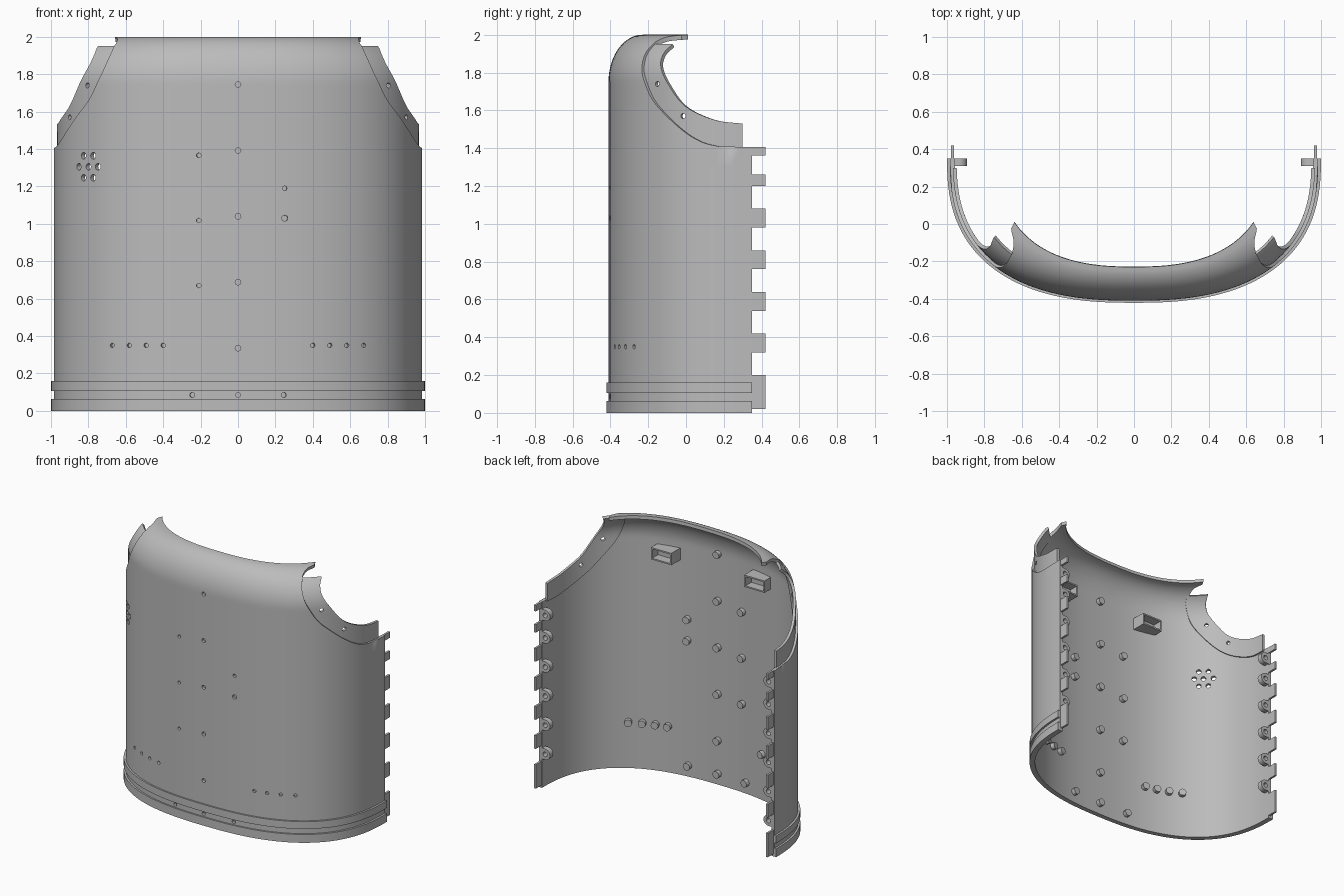
import bpy, bmesh, math
from mathutils import Matrix, Vector

cube = bpy.data.objects.get("Cube")
if cube:
    bpy.data.objects.remove(cube, do_unlink=True)

metal = bpy.data.materials.new("light grey metal")
metal.use_nodes = True
GREY = (0.5, 0.5, 0.5, 1)
metal.diffuse_color = GREY
metal.node_tree.nodes["Principled BSDF"].inputs["Base Color"].default_value = GREY

# Plan outline: half superellipse opening to the back, shrinking into the neck
HALF_W, DEPTH, BACK, POWER = 0.985, 0.76, 0.35, 2.5
CURL, TOP = 1.75, 2.0
WALL = 0.025


def half_width(z, grow):
    return HALF_W * grow * (1 - 0.266 * curl_at(z))


def curl_at(z):
    k = max(0, min(1, (z - CURL) / (TOP - CURL)))
    return 1 - math.sqrt(1 - k * k)


def surf(deg, z, grow=1.0):
    t = math.radians(abs(deg))
    x = math.copysign(half_width(z, grow) * math.sin(t) ** (2 / POWER), deg)
    depth = DEPTH * grow * (1 - 0.237 * curl_at(z))
    return Vector((x, BACK - depth * max(0, math.cos(t)) ** (2 / POWER), z))


def frame_at(x, z, grow=1.0):
    """Matrix on the shell at (x, z) with local z pointing inward."""
    r = abs(x) / half_width(z, grow)
    deg = math.copysign(math.degrees(math.asin(r ** (POWER / 2))), x)
    along = surf(deg + 1, z, grow) - surf(deg - 1, z, grow)
    up = surf(deg, z + 0.01, grow) - surf(deg, z - 0.01, grow)
    inward = up.cross(along).normalized()
    return Matrix.Translation(surf(deg, z, grow)) @ inward.to_track_quat('Z', 'Y').to_matrix().to_4x4()


def catmull(points, steps):
    pts = [Vector((*p, 0)) for p in points]
    pts = [2 * pts[0] - pts[1]] + pts + [2 * pts[-1] - pts[-2]]
    out = []
    for a, b, c, d in zip(pts, pts[1:], pts[2:], pts[3:]):
        for i in range(steps):
            u = i / steps
            out.append(b + 0.5 * u * (c - a + u * (2 * a - 5 * b + 4 * c - d + u * (3 * (b - c) + d - a))))
    return out + [pts[-2]]


def finish(name, bm):
    mesh = bpy.data.meshes.new(name)
    bm.to_mesh(mesh)
    bm.free()
    mesh.materials.append(metal)
    obj = bpy.data.objects.new(name, mesh)
    bpy.context.collection.objects.link(obj)
    return obj


def bake(obj):
    """Apply the modifiers, then smooth the curved faces only."""
    bpy.ops.object.select_all(action='DESELECT')
    obj.select_set(True)
    bpy.context.view_layer.objects.active = obj
    for mod in list(obj.modifiers):
        bpy.ops.object.modifier_apply(modifier=mod.name)
    bpy.ops.object.shade_smooth_by_angle(angle=math.radians(30))
    return obj


def sheet(name, rows, thickness):
    """Thick sheet from rows of points, thickened to the inside."""
    bm = bmesh.new()
    grid = [[bm.verts.new(p) for p in row] for row in rows]
    for lo, hi in zip(grid, grid[1:]):
        for j in range(len(lo) - 1):
            bm.faces.new((lo[j], lo[j + 1], hi[j + 1], hi[j]))
    bmesh.ops.remove_doubles(bm, verts=bm.verts, dist=0.0002)
    obj = finish(name, bm)
    mod = obj.modifiers.new("thickness", 'SOLIDIFY')
    mod.thickness, mod.offset = thickness, -1
    return obj


def mirror(obj):
    mod = obj.modifiers.new("mirror", 'MIRROR')
    mod.use_axis[0] = True
    return obj


def cylinder(bm, matrix, radius, start, end, sides=16):
    bmesh.ops.create_cone(bm, cap_ends=True, segments=sides, radius1=radius, radius2=radius,
                          depth=end - start, matrix=matrix @ Matrix.Translation((0, 0, (start + end) / 2)))


def box(bm, lo, hi):
    lo, hi = Vector(lo), Vector(hi)
    m = Matrix.Translation((lo + hi) / 2) @ Matrix.Diagonal((*(hi - lo), 1))
    return bmesh.ops.create_cube(bm, size=1, matrix=m)["verts"]


def drill(obj, holes):
    """Cut (matrix, radius, depth) round holes and drop the cutter."""
    bm = bmesh.new()
    for m, radius, depth in holes:
        cylinder(bm, m, radius, -depth, depth)
    cutter = finish("hole_cutter", bm)
    cutter.hide_render = True
    mod = obj.modifiers.new("holes", 'BOOLEAN')
    mod.object, mod.operation, mod.solver = cutter, 'DIFFERENCE', 'EXACT'
    bake(obj)
    bpy.data.objects.remove(cutter, do_unlink=True)


# Main shell: columns are clamped to the armhole edge (angle, height)
armhole = [(80.5, 1.41), (74.8, 1.43), (67.7, 1.48), (57.4, 1.58), (50.4, 1.66), (45.8, 1.75),
           (43.3, 1.82), (42.8, 1.9), (44.5, 1.95), (45.9, 1.97), (50, 1.99), (59.1, 2.0)]
limits = [(90, 1.405 * i / 14) for i in range(15)] + [tuple(p) for p in catmull(armhole, 4)]
COLS = 72
angles = [180 * j / COLS - 90 for j in range(COLS + 1)]
shell = sheet("chest_shell", [[surf(max(-p[0], min(p[0], a)), p[1]) for a in angles] for p in limits], WALL)

# Raised hem bands around the bottom edge
for name, lo, hi in (("lower_hem_band", 0, 0.063), ("upper_hem_band", 0.105, 0.16)):
    bake(sheet(name, [[surf(a, z, 1.015) for a in angles] for z in (lo, hi)], 0.03))

# Recessed armhole collars
RECESS = 0.983
outer = catmull([(88, 1.395), (80, 1.40), (66.5, 1.47), (56, 1.57),
                 (44.5, 1.74), (41.5, 1.88), (43, 1.95)], 6)
inner = catmull([(88, 1.53), (78.8, 1.55), (67, 1.62), (59.6, 1.72),
                 (53.9, 1.83), (53.6, 1.9), (56.5, 1.95)], 6)
rows = []
for a, b in zip(outer, inner):
    mix = [a.lerp(b, k / 5) for k in range(6)]
    rows.append([surf(p.x, p.y, RECESS) for p in mix])
collar = mirror(sheet("armhole_collars", rows, 0.02))
drill(collar, [(frame_at(s * x, z, RECESS), 0.014, 0.06)
               for s in (-1, 1) for x, z in ((0.805, 1.74), (0.9, 1.57))])

# Rivet holes with a boss behind each one (x, z, radius)
rivets = [(0, 0.335 + 0.3525 * i, 0.015) for i in range(5)]
rivets += [(-0.21, 0.67 + 0.348 * i, 0.012) for i in range(3)]
rivets += [(0.25, 1.19, 0.012), (0.25, 1.03, 0.016)]
rivets += [(s * (0.4 + 0.091 * i), 0.35, 0.012) for s in (-1, 1) for i in range(4)]
rivets += [(x, 0.085, 0.013) for x in (-0.245, 0, 0.245)]
bm = bmesh.new()
for x, z, r in rivets:
    cylinder(bm, frame_at(x, z), 0.027, 0.02, 0.056, 12)
bake(finish("rivet_bosses", bm))

# Ring of vent holes around a central one
ring = [(0, 0)] + [(0.068 * math.cos(i * math.pi / 3), 0.068 * math.sin(i * math.pi / 3)) for i in range(6)]
vents = [(frame_at(-0.8 + 0.75 * u, 1.305 + v), 0.018, 0.06) for u, v in ring]
drill(shell, [(frame_at(x, z), r, 0.03) for x, z, r in rivets] + vents)

# Hinge tabs along the back edges
bm = bmesh.new()
for lo, hi in ((0.02, 0.2), (0.32, 0.42), (0.54, 0.64), (0.76, 0.86), (0.98, 1.08), (1.2, 1.26), (1.36, 1.405)):
    box(bm, (0.962, 0.3, lo), (0.978, 0.42, hi))
mirror(finish("hinge_tabs", bm))

# Rounded lugs between the tabs, each with a pin hole
LUG_Z = (0.26, 0.48, 0.70, 0.92, 1.14, 1.31)
LUG_X, R = 0.934, 0.041
bm = bmesh.new()
for z in LUG_Z:
    arc = [math.pi * (1.5 - i / 10) for i in range(11)]
    ends = [(0.968, z - R)] + [(LUG_X + R * math.cos(a), z + R * math.sin(a)) for a in arc] + [(0.968, z + R)]
    face = bm.faces.new([bm.verts.new((x, 0.31, h)) for x, h in ends])
    side = bmesh.ops.extrude_face_region(bm, geom=[face])
    bmesh.ops.translate(bm, vec=(0, 0.04, 0), verts=[v for v in side["geom"] if isinstance(v, bmesh.types.BMVert)])
bmesh.ops.recalc_face_normals(bm, faces=bm.faces)
lugs = finish("hinge_lugs", bm)
drill(lugs, [(Matrix.Translation((LUG_X, 0.33, z)) @ Matrix.Rotation(math.pi / 2, 4, 'X'), 0.018, 0.05)
             for z in LUG_Z])
mirror(lugs)

# Hollow strap sockets on the inside of the chest, slanted to meet the wall
bm = bmesh.new()
for v in box(bm, (0.305, -0.35, 1.625), (0.475, -0.26, 1.715)):
    if v.co.y < -0.3 and v.co.x < 0.4:
        v.co.y -= 0.025
mouth = max(bm.faces, key=lambda f: f.calc_center_median().y)
bmesh.ops.inset_region(bm, faces=[mouth], thickness=0.015)
bmesh.ops.translate(bm, vec=(0, -0.07, 0), verts=bmesh.ops.extrude_discrete_faces(bm, faces=[mouth])["faces"][0].verts)
mirror(finish("strap_sockets", bm))
